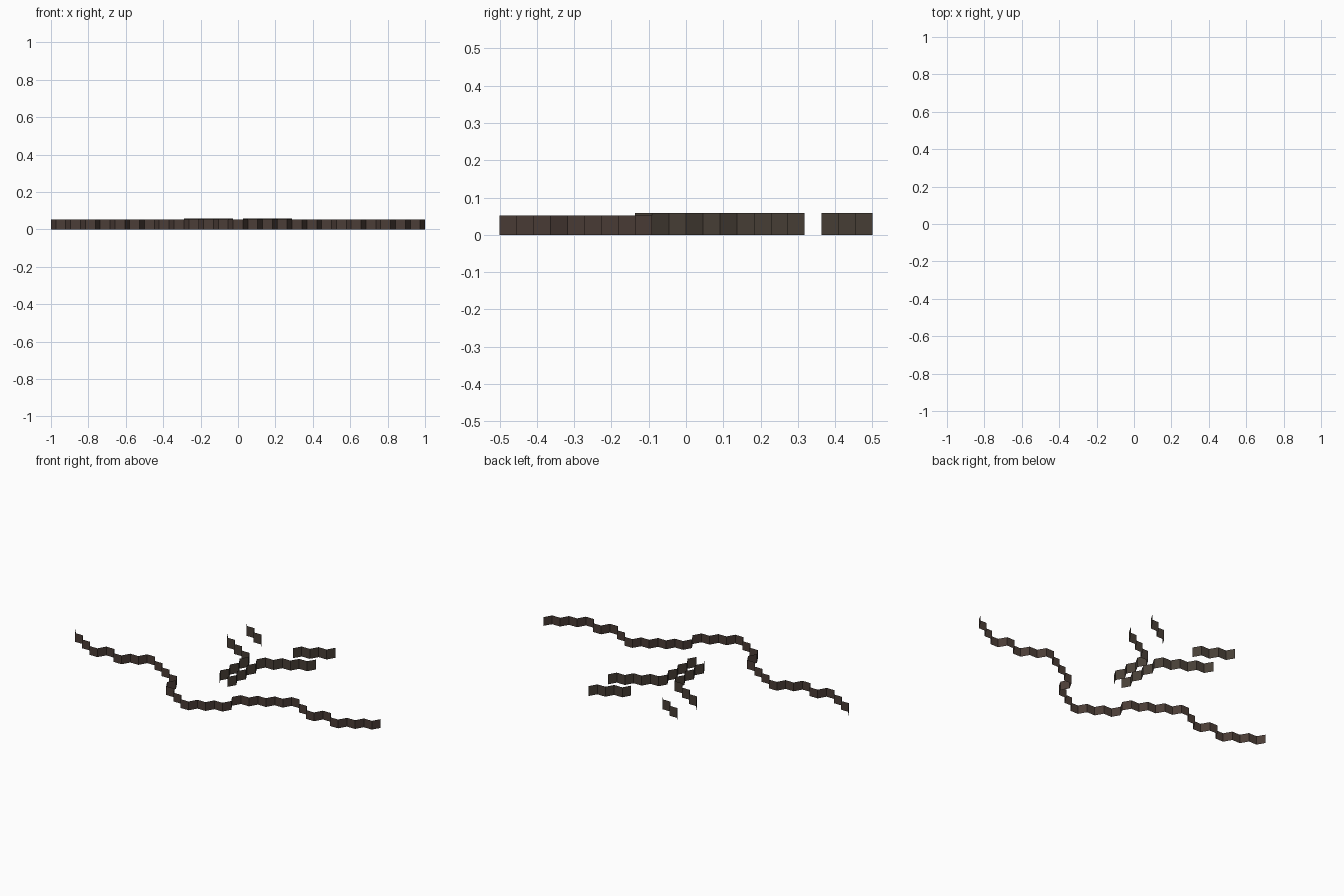
import bpy

if "Cube" in bpy.data.objects:
    bpy.data.objects.remove(bpy.data.objects["Cube"])

# Walls follow the edges of a hexagon grid: half-edge step in x, row step in y
HALF = 1 / 38
ROW = 1 / 22
MOVES = {"H": (2, 0), "U": (1, 1), "D": (1, -1), "L": (-1, 1)}


def trace(start, moves):
    """Grid path from a start point and a string of edge moves."""
    pts = [start]
    for m in moves:
        dx, dy = MOVES[m]
        pts.append((pts[-1][0] + dx, pts[-1][1] + dy))
    return [(x * HALF, y * ROW - 0.5) for x, y in pts]


def flip(path):
    return [(-x, y) for x, y in reversed(path)]


def material(name, color):
    mat = bpy.data.materials.new(name)
    mat.diffuse_color = color
    mat.use_nodes = True
    mat.node_tree.nodes["Principled BSDF"].inputs["Base Color"].default_value = mat.diffuse_color
    return mat


def wall(name, path, height, mat):
    """Thin upright strip of flat panels standing along the path."""
    n = len(path)
    verts = [(x, y, 0) for x, y in path] + [(x, y, height) for x, y in path]
    faces = [(i, i + 1, n + i + 1, n + i) for i in range(n - 1)]
    mesh = bpy.data.meshes.new(name)
    mesh.from_pydata(verts, [], faces)
    mesh.materials.append(mat)
    obj = bpy.data.objects.new(name, mesh)
    bpy.context.collection.objects.link(obj)
    return obj


brown = material("dark_brown", (0.07, 0.047, 0.038, 1))
olive = material("dark_olive_brown", (0.065, 0.05, 0.038, 1))

# Long front wall, mirrored about the centre into one strip
half = trace((1, 0), "UHUHULUHUHUHUHDHDHUHDHUHUHU")
wall("front_wall", flip(half) + half, 0.052, brown)

# Corridor walls that spread outwards, and the inner fork walls behind
corridor = trace((1, 8), "ULULULUHUHUHU")
fork = trace((4, 19), "UHUHU")
for name, path in (("corridor_wall", corridor), ("fork_wall", fork)):
    wall(name + "_right", path, 0.059, olive)
    wall(name + "_left", flip(path), 0.059, olive)
